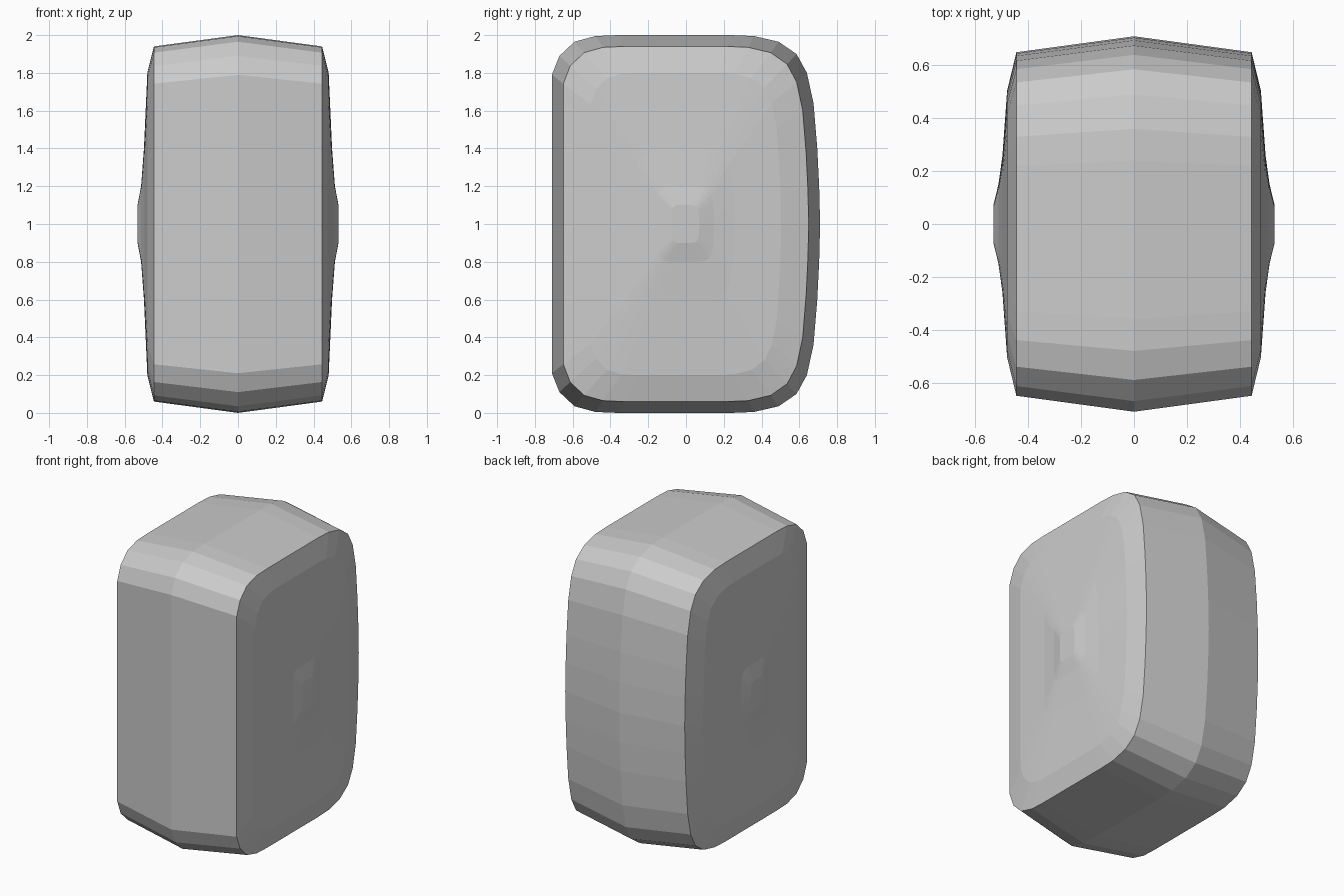
import bpy, bmesh

if "Cube" in bpy.data.objects:
    bpy.data.objects.remove(bpy.data.objects["Cube"])

# Lower half of the side outline (y, z measured from mid height), front to back
half = [(-0.71, -0.79), (-0.67, -0.89), (-0.59, -0.965), (-0.48, -0.995), (-0.36, -1.0),
        (0.24, -1.0), (0.36, -0.995), (0.49, -0.965), (0.585, -0.9), (0.64, -0.8),
        (0.675, -0.64), (0.695, -0.4), (0.705, -0.2)]
outline = half + [(0.71, 0.0)] + [(y, -z) for y, z in reversed(half)]

# Cross-sections from the middle out to the raised side button: x, y scale, z scale
side = [(0.445, 0.915, 0.94), (0.48, 0.71, 0.8), (0.498, 0.36, 0.4),
        (0.513, 0.21, 0.2), (0.532, 0.1, 0.1)]
sections = [(-x, a, b) for x, a, b in reversed(side)] + [(0, 1, 1)] + side

# Cushion-shaped body lofted across x
bm = bmesh.new()
rings = [[bm.verts.new((x, y * sy, 1 + z * sz)) for y, z in outline] for x, sy, sz in sections]
n = len(outline)
for a, b in zip(rings, rings[1:]):
    for i in range(n):
        j = (i + 1) % n
        bm.faces.new((a[i], a[j], b[j], b[i]))
bm.faces.new(rings[0])
bm.faces.new(rings[-1])
bmesh.ops.recalc_face_normals(bm, faces=bm.faces)

mesh = bpy.data.meshes.new("rounded_body")
bm.to_mesh(mesh)
bm.free()
body = bpy.data.objects.new("rounded_body", mesh)
bpy.context.collection.objects.link(body)
